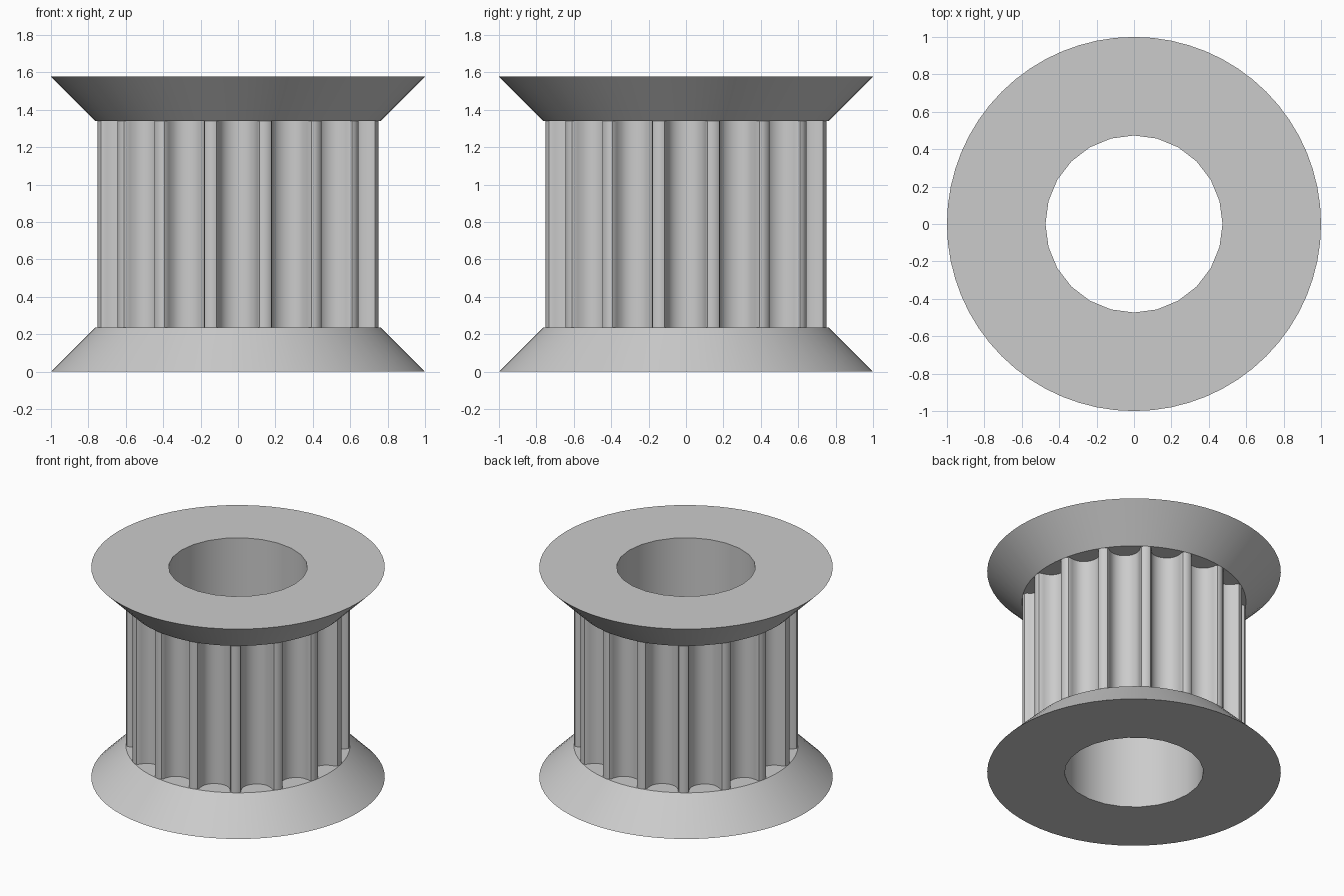
import bpy, bmesh
from math import sin, cos, pi, sqrt

cube = bpy.data.objects.get("Cube")
if cube:
    bpy.data.objects.remove(cube, do_unlink=True)

# Main sizes
UNIT = 2 / 12.678
TEETH = 16
BODY_R = 4.839 * UNIT
BORE_R = 3 * UNIT
RIM_R = 1.0
FLANGE_H = 1.5 * UNIT
HEIGHT = 10 * UNIT

grey = bpy.data.materials.new("light grey")
grey.use_nodes = True
grey.diffuse_color = (0.6, 0.6, 0.6, 1)
grey.node_tree.nodes["Principled BSDF"].inputs["Base Color"].default_value = grey.diffuse_color


def circle(radius, sides):
    return [(radius * cos(2 * pi * i / sides), radius * sin(2 * pi * i / sides))
            for i in range(sides)]


def toothed_outline():
    # Half of one rounded belt groove: offset from its centre, depth
    half = [(0.747, 0), (0.648, 0.037), (0.598, 0.131), (0.579, 0.238),
            (0.547, 0.343), (0.505, 0.444), (0.452, 0.54), (0.358, 0.637),
            (0.248, 0.707), (0.127, 0.75)]
    widen = 1.694 / 1.494 * UNIT
    right = [(u * widen, d * UNIT) for u, d in half]
    groove = [(-u, d) for u, d in right] + [(0, 0.764 * UNIT)] + right[::-1]
    chord = sqrt(BODY_R ** 2 - right[0][0] ** 2)
    outline = []
    for i in range(TEETH):
        a = 2 * pi * i / TEETH
        for u, d in groove:
            r = chord - d
            outline.append((r * cos(a) - u * sin(a), r * sin(a) + u * cos(a)))
        land = a + pi / TEETH
        outline.append((BODY_R * cos(land), BODY_R * sin(land)))
    return outline


def ring(name, low, high, z0, z1):
    """Closed ring between two outer outlines, with the round bore through it."""
    bm = bmesh.new()
    bore = circle(BORE_R, 24)

    def loop(points, z):
        verts = [bm.verts.new((x, y, z)) for x, y in points]
        edges = [bm.edges.new((v, verts[i - 1])) for i, v in enumerate(verts)]
        return verts, edges

    loops = [loop(low, z0), loop(high, z1), loop(bore, z0), loop(bore, z1)]
    for bottom, top in ((loops[0][0], loops[1][0]), (loops[2][0], loops[3][0])):
        for i in range(len(bottom)):
            bm.faces.new((bottom[i - 1], bottom[i], top[i], top[i - 1]))
    for outer, inner, z in ((loops[0], loops[2], -1), (loops[1], loops[3], 1)):
        bmesh.ops.triangle_fill(bm, use_beauty=True, use_dissolve=False,
                                edges=outer[1] + inner[1], normal=(0, 0, z))
    bmesh.ops.recalc_face_normals(bm, faces=bm.faces[:])
    mesh = bpy.data.meshes.new(name)
    bm.to_mesh(mesh)
    bm.free()
    mesh.materials.append(grey)
    obj = bpy.data.objects.new(name, mesh)
    bpy.context.collection.objects.link(obj)
    bpy.ops.object.select_all(action='DESELECT')
    obj.select_set(True)
    bpy.context.view_layer.objects.active = obj
    bpy.ops.object.shade_smooth_by_angle(angle=pi / 6)
    return obj


neck = circle(BODY_R, 64)
rim = circle(RIM_R, 64)
teeth = toothed_outline()

# Toothed drum between two sloping flanges
ring("bottom_flange", rim, neck, 0, FLANGE_H)
ring("toothed_drum", teeth, teeth, FLANGE_H, HEIGHT - FLANGE_H)
ring("top_flange", neck, rim, HEIGHT - FLANGE_H, HEIGHT)
